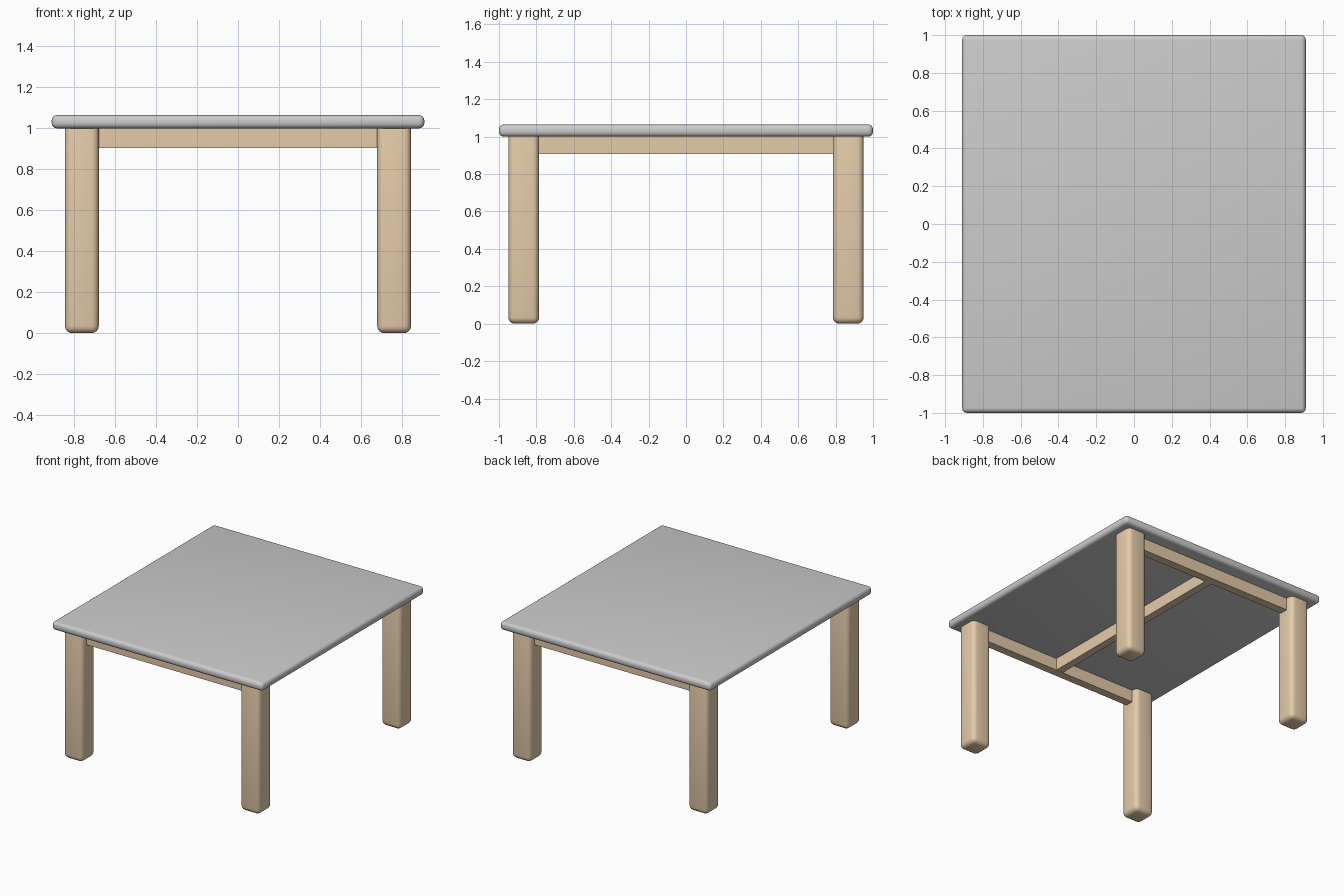
import bpy
import math

if "Cube" in bpy.data.objects:
    bpy.data.objects.remove(bpy.data.objects["Cube"])

wood = bpy.data.materials.new("wood")
wood.diffuse_color = (0.78, 0.6, 0.4, 1)
wood.use_nodes = True
wood.node_tree.nodes["Principled BSDF"].inputs["Base Color"].default_value = wood.diffuse_color


def box(name, lo, hi, bevel=0.0, mat=None):
    """Box between two corners, optionally with rounded edges."""
    centre = [(a + b) / 2 for a, b in zip(lo, hi)]
    bpy.ops.mesh.primitive_cube_add(size=1, location=centre)
    ob = bpy.context.object
    ob.name = name
    ob.scale = [b - a for a, b in zip(lo, hi)]
    bpy.ops.object.transform_apply(location=False, rotation=False, scale=True)
    if bevel:
        mod = ob.modifiers.new("round", "BEVEL")
        mod.width = bevel
        mod.segments = 4
        bpy.ops.object.modifier_apply(modifier=mod.name)
        bpy.ops.object.shade_smooth_by_angle(angle=math.radians(35))
    if mat:
        ob.data.materials.append(mat)
    return ob


# Table top
box("table_top", (-0.91, -1.0, 1.0), (0.91, 1.0, 1.065), 0.026)

# Legs, their upper ends sunk into the top
for sy, row in ((-1, "front"), (1, "back")):
    for sx, side in ((-1, "left"), (1, "right")):
        x, y = sx * 0.7625, sy * 0.8675
        box(f"{row}_{side}_leg", (x - 0.0825, y - 0.0825, 0),
            (x + 0.0825, y + 0.0825, 1.04), 0.035, wood)

    # Apron rail between the two legs
    y = sy * 0.8625
    box(f"{row}_apron", (-0.70, y - 0.0325, 0.905),
        (0.70, y + 0.0325, 1.005), 0, wood)

# Middle beam joining the two aprons
box("middle_beam", (-0.03, -0.84, 0.906), (0.03, 0.84, 1.005), 0, wood)
